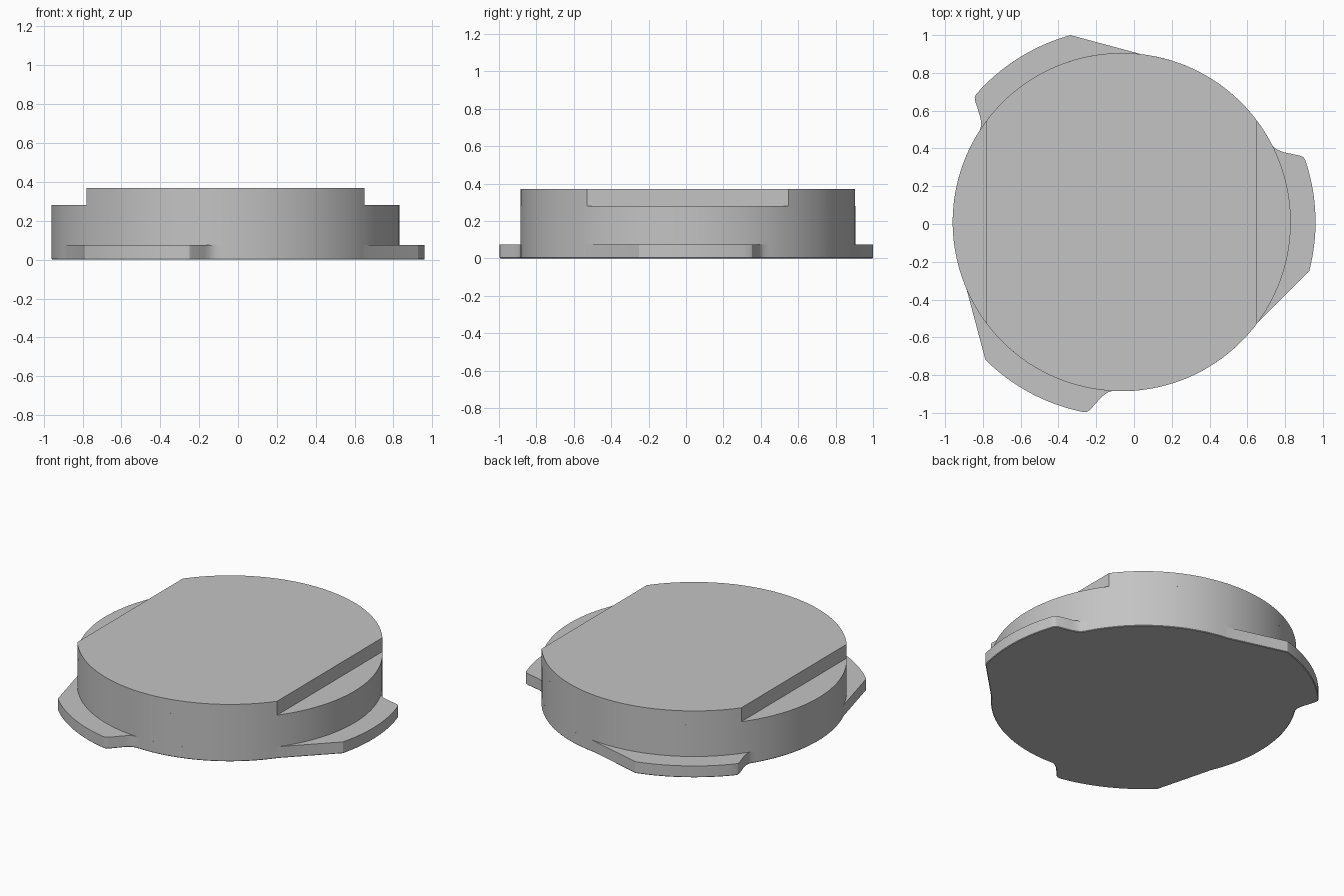
import bpy
import bmesh
from math import radians, degrees, cos, sin, acos, pi

cube = bpy.data.objects.get("Cube")
if cube:
    bpy.data.objects.remove(cube, do_unlink=True)

CX, CY = -0.065, 0.01        # axis of the round body
R = 0.895                    # body radius
LUG_R = 1.026                # outer radius of the lugs
FLAT = 0.715                 # distance of the two flats from the axis
Z_LUG, Z_STEP, Z_TOP = 0.075, 0.28, 0.37

grey = bpy.data.materials.new("neutral_grey")
grey.use_nodes = True
colour = (0.55, 0.55, 0.55, 1)
grey.diffuse_color = colour
grey.node_tree.nodes["Principled BSDF"].inputs["Base Color"].default_value = colour


def polar(r, deg):
    return CX + r * cos(radians(deg)), CY + r * sin(radians(deg))


def arc(r, start, end, step=2):
    n = max(1, round(abs(end - start) / step))
    return [polar(r, start + (end - start) * i / n) for i in range(n + 1)]


def extrude_outline(name, outline, z0, z1, chamfer=0):
    """Solid prism from a closed outline, with an optional bottom chamfer."""
    bm = bmesh.new()
    bottom = bm.faces.new([bm.verts.new((x, y, z0)) for x, y in outline])
    result = bmesh.ops.extrude_face_region(bm, geom=[bottom], use_keep_orig=True)
    for v in result["geom"]:
        if isinstance(v, bmesh.types.BMVert):
            v.co.z = z1
    bmesh.ops.recalc_face_normals(bm, faces=bm.faces)
    if chamfer:
        rim = [e for e in bm.edges if all(v.co.z < z0 + 0.001 for v in e.verts)]
        bmesh.ops.bevel(bm, geom=rim, offset=chamfer, segments=1, affect='EDGES')
    mesh = bpy.data.meshes.new(name)
    bm.to_mesh(mesh)
    bm.free()
    mesh.materials.append(grey)
    obj = bpy.data.objects.new(name, mesh)
    bpy.context.collection.objects.link(obj)
    bpy.context.view_layer.objects.active = obj
    obj.select_set(True)
    bpy.ops.object.shade_smooth_by_angle(angle=radians(25))
    obj.select_set(False)
    return obj


# Base: the round outline with three lugs, each with a ramp and a rounded stop
base = []
for turn in (0, 120, 240):
    base.append(polar(R, turn - 36.6))
    base += arc(LUG_R, turn - 14.7, turn + 18.8)
    base += [polar(r, turn + a) for r, a in
             ((1.022, 19.6), (1.008, 20.4), (0.935, 23.3), (0.915, 24.5), (0.902, 25.6))]
    base += arc(R, turn + 27, turn + 82)
extrude_outline("lugged_base", base, 0, Z_LUG, chamfer=0.004)

# Round body
extrude_outline("round_body", arc(R, 0, 358), Z_LUG, Z_STEP)

# Raised top with a flat on each side
half = degrees(acos(FLAT / R))
top = arc(R, half, 180 - half) + arc(R, 180 + half, 360 - half)
extrude_outline("raised_top", top, Z_STEP, Z_TOP)
